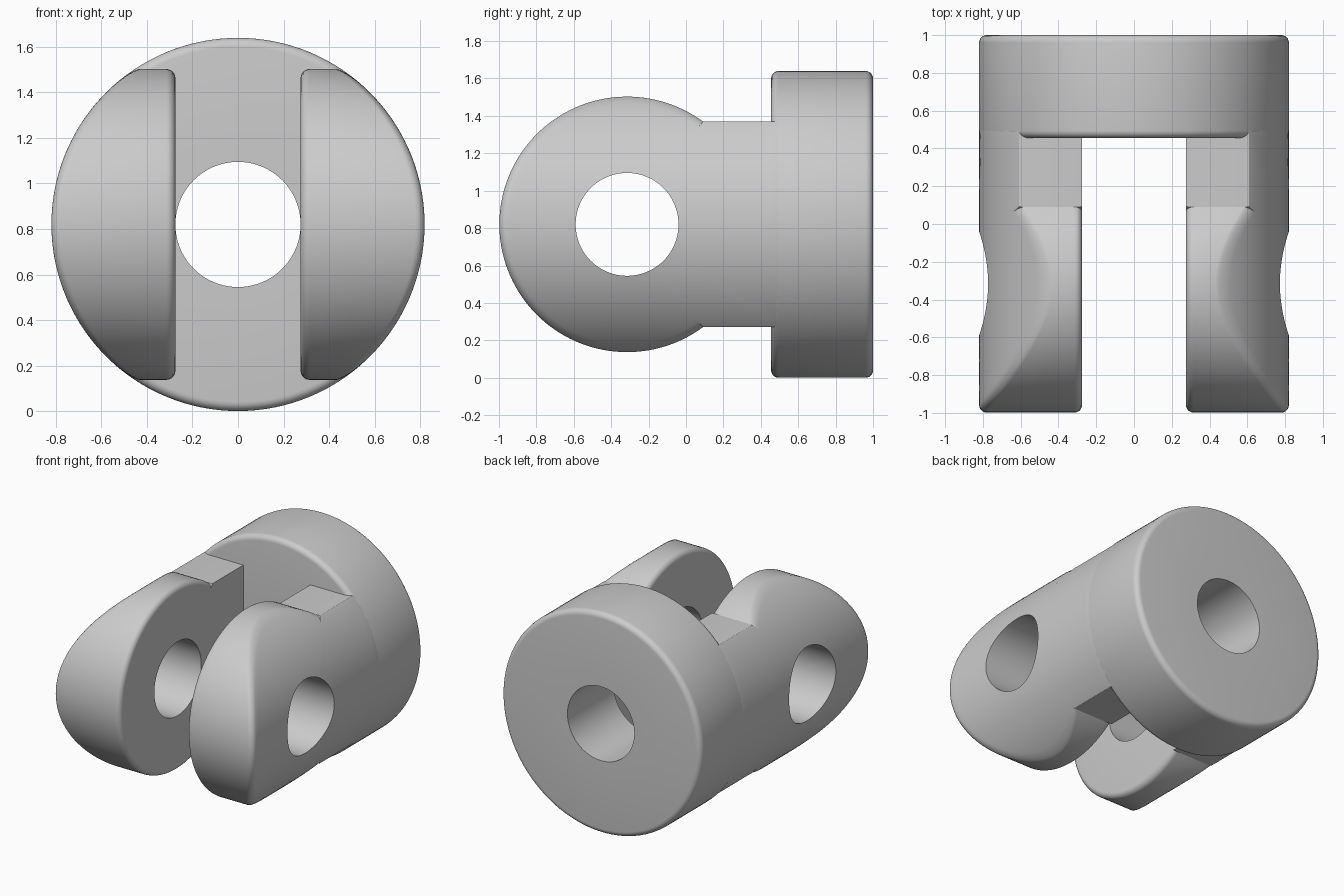
import bpy, bmesh
from math import sin, cos, tan, pi, sqrt, asin, atan2

if "Cube" in bpy.data.objects:
    bpy.data.objects.remove(bpy.data.objects["Cube"])

R, CZ = 0.82, 0.82          # body radius and axis height
HOLE = 0.275                # bore radius, also half the slot width
PY, PR = -0.315, 0.683      # pin centre and fork eye radius
FLAT = 0.55                 # half height of the fork neck
FACE, END = 0.455, 0.5      # front face of the base, buried end of the fork
FIL, N = 0.04, 6            # fillet radius and segments


def make_torus(name, rings, closed_rings=True):
    """Join equal rings of points into a closed loop of quads."""
    bm = bmesh.new()
    vs = [[bm.verts.new(p) for p in ring] for ring in rings]
    n = len(vs[0])
    for i in range(len(vs)):
        a, b = vs[i], vs[(i + 1) % len(vs)]
        for j in range(n):
            k = (j + 1) % n
            bm.faces.new((a[j], a[k], b[k], b[j]))
    bmesh.ops.recalc_face_normals(bm, faces=bm.faces)
    me = bpy.data.meshes.new(name)
    bm.to_mesh(me)
    bm.free()
    ob = bpy.data.objects.new(name, me)
    bpy.context.collection.objects.link(ob)
    bpy.ops.object.select_all(action='DESELECT')
    ob.select_set(True)
    bpy.context.view_layer.objects.active = ob
    bpy.ops.object.shade_smooth_by_angle(angle=0.5)
    return ob


# Round base with rounded rims and an axial bore
steps = [i / N * pi / 2 for i in range(N + 1)]
profile = [(HOLE, 1.0), (HOLE, FACE)]
profile += [(R - FIL + FIL * sin(t), FACE + FIL - FIL * cos(t)) for t in steps]
profile += [(R - FIL + FIL * cos(t), 1 - FIL + FIL * sin(t)) for t in steps]
SEG = 128
make_torus("round_base", [[(r * cos(2 * pi * j / SEG), y, CZ + r * sin(2 * pi * j / SEG))
                           for j in range(SEG)] for r, y in profile])

# Fork arm outline in polar form around the pin hole: (angle, radius, fillet)
at = asin(FLAT / PR)
ac = atan2(FLAT, END - PY)
outline = []
for i in range(97):
    outline.append((at + (2 * pi - 2 * at) * i / 96, PR, FIL))
for i in range(9):
    a = -at + 0.002 + (at - 0.002 - ac) * i / 8
    outline.append((a, FLAT / sin(-a), 0.002))
for i in range(1, 16):
    a = -ac + 2 * ac * i / 16
    outline.append((a, (END - PY) / cos(a), 0.002))
for i in range(9):
    a = ac + (at - 0.002 - ac) * i / 8
    outline.append((a, FLAT / sin(a), 0.002))


def outer_x(z):
    return sqrt(R * R - (z - CZ) ** 2)


def ring(fn):
    pts = []
    for a, rad, f in outline:
        rho, dx, outer = fn(rad, f)
        z = CZ + rho * sin(a)
        x = outer_x(z) - dx * outer_x(z) / R if outer else HOLE + dx
        pts.append((x, PY + rho * cos(a), z))
    return pts


# Rings: inner rim fillet, outer rim fillet, curved outer face, pin hole
rings = [ring(lambda p, f, t=t: (p - f + f * sin(t), f - f * cos(t), False)) for t in steps]
rings += [ring(lambda p, f, t=t: (p - f + f * cos(t), f - f * sin(t), True)) for t in steps]
for k in range(1, 13):
    rings.append(ring(lambda p, f, s=k / 12: ((p - f) * (1 - s) + HOLE * s, 0, True)))
rings.append(ring(lambda p, f: (HOLE, 0, False)))

arm = make_torus("fork_arms", rings)
arm.modifiers.new("mirror", 'MIRROR').use_axis = (True, False, False)
